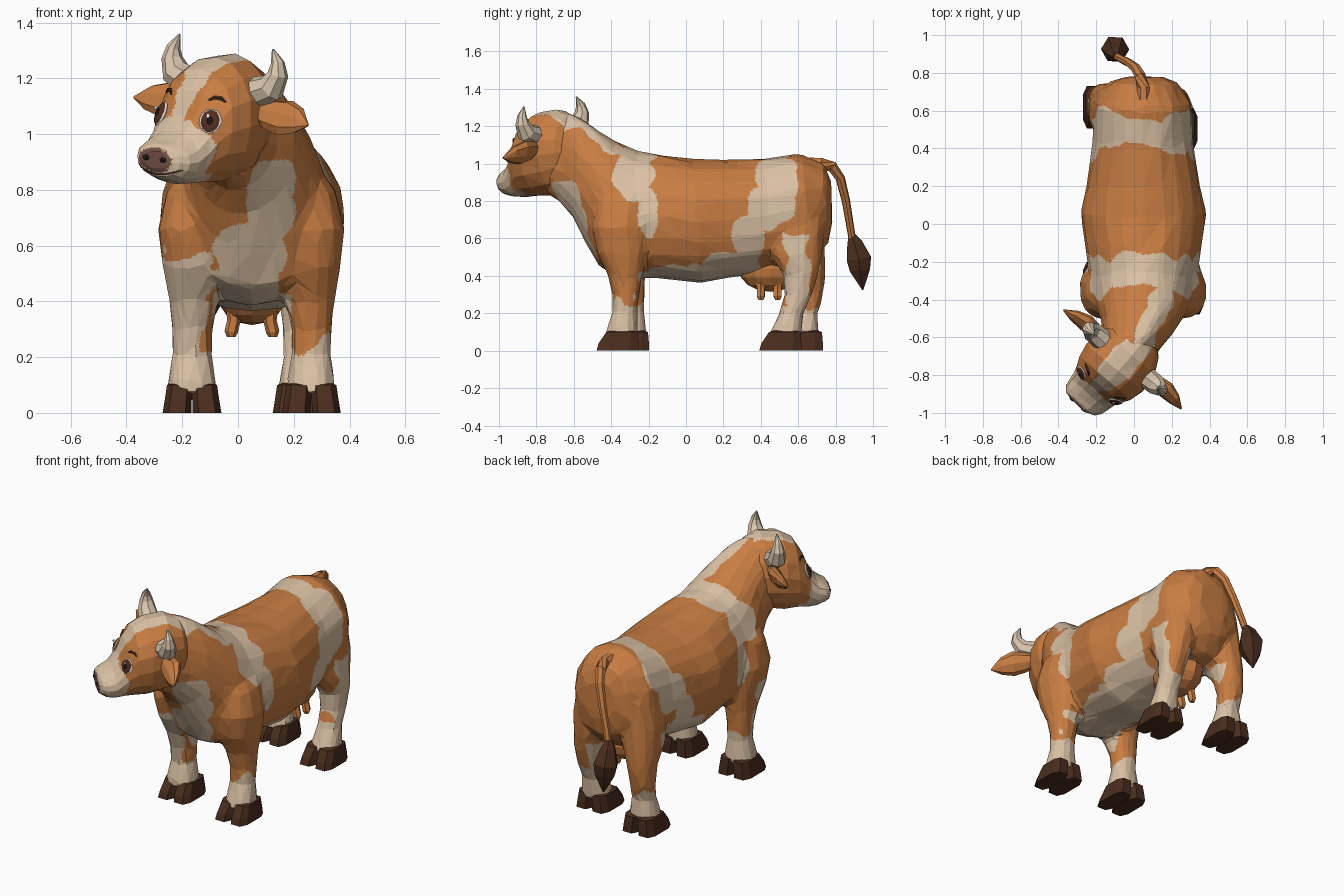
import bpy, bmesh, math
from mathutils import Vector, Matrix, noise
from mathutils.bvhtree import BVHTree

if "Cube" in bpy.data.objects:
    bpy.data.objects.remove(bpy.data.objects["Cube"])


def mat(name, rgb):
    m = bpy.data.materials.new(name)
    m.diffuse_color = (*rgb, 1)
    m.use_nodes = True
    m.node_tree.nodes["Principled BSDF"].inputs["Base Color"].default_value = m.diffuse_color
    return m


ORANGE = mat("orange coat", (0.58, 0.205, 0.055))
CREAM = mat("cream coat", (0.70, 0.53, 0.37))
HORN = mat("horn", (0.70, 0.57, 0.43))
BROWN = mat("dark brown", (0.068, 0.026, 0.013))
NOSE = mat("muzzle pink", (0.18, 0.085, 0.064))
IRIS = mat("eye brown", (0.085, 0.027, 0.013))
BLACK = mat("black", (0.012, 0.008, 0.006))
WHITE = mat("white", (0.85, 0.82, 0.76))
CX = 0.05


def ring(c, u, v, n=12, p=1.0, phase=0.0):
    """Closed (super)ellipse around c with half axes u and v."""
    c, u, v = Vector(c), Vector(u), Vector(v)
    pts = []
    for i in range(n):
        a = 2 * math.pi * (i + phase) / n
        s, k = math.sin(a), math.cos(a)
        pts.append(c + u * math.copysign(abs(k) ** p, k) + v * math.copysign(abs(s) ** p, s))
    return pts


def loft(rings, jitter=0.0):
    bm = bmesh.new()
    rows = [[bm.verts.new(q + noise.noise_vector(q * 13) * jitter) for q in r] for r in rings]
    n = len(rows[0])
    for a, b in zip(rows, rows[1:]):
        for i in range(n):
            bm.faces.new((a[i], a[(i + 1) % n], b[(i + 1) % n], b[i]))
    bm.faces.new(rows[0])
    bm.faces.new(rows[-1])
    bmesh.ops.recalc_face_normals(bm, faces=bm.faces)
    return bm


def tube(path, radii, n=7):
    path = [Vector(q) for q in path]
    rings = []
    for i, q in enumerate(path):
        t = (path[min(i + 1, len(path) - 1)] - path[max(i - 1, 0)]).normalized()
        side = Vector((0.02, 1, 0.05)) if abs(t.y) < 0.8 else Vector((1, 0, 0))
        u = t.cross(side).normalized()
        rings.append(ring(q, u * radii[i], t.cross(u) * radii[i], n))
    return loft(rings)


def finish(name, bm, mats, paint=None, matrix=None):
    """Make the object; a paint rule refines the flat facets and picks a material per face."""
    if paint:
        bmesh.ops.triangulate(bm, faces=bm.faces)
        for _ in range(6):
            longs = [e for e in bm.edges if e.calc_length() > 0.018]
            if not longs:
                break
            bmesh.ops.subdivide_edges(bm, edges=longs, cuts=1)
            bmesh.ops.triangulate(bm, faces=bm.faces)
        for f in bm.faces:
            f.material_index = paint(f.calc_center_median())
    for f in bm.faces:
        f.smooth = False
    me = bpy.data.meshes.new(name)
    bm.to_mesh(me)
    bm.free()
    for m in mats:
        me.materials.append(m)
    ob = bpy.data.objects.new(name, me)
    bpy.context.collection.objects.link(ob)
    if matrix:
        ob.matrix_world = matrix
    return ob


# Cream patches seen from the side: y, z, half length, half height
SIDE = [(-.29, .92, .11, .12), (-.25, 1.05, .09, .06), (-.2, .74, .05, .14), (.49, .92, .115, .13),
        (.48, 1.04, .06, .06), (.45, .78, .12, .12), (.33, .58, .08, .13), (.25, .46, .15, .08)]
# Cream chest patches seen from the front: x, z, half width, half height
CHEST = [(.13, .83, .09, .09), (.12, .72, .09, .10), (.04, .56, .13, .13), (.0, .46, .17, .08)]


def coat(p):
    w = .07 * noise.noise(p * 11)
    wob = 1 + 0.7 * noise.noise(p * 8) + 0.15 * noise.noise(p * 19)

    def inside(a, b, blobs):
        return any(((a - c) / r) ** 2 + ((b - d) / s) ** 2 < wob for c, d, r, s in blobs)
    dx = p.x - CX
    if p.z < .64 and abs(dx) > .08:                       # legs
        if p.y < -.12:
            if p.z < .24 + w:
                return 1
            if dx < 0 and p.z < .56 + w and p.y < -.31 + w and p.x < -.11 + w:
                return 1
            if dx > 0 and p.z < .42 and p.y > -.26 + w:
                return 1
        elif p.y > .42:
            if p.z < .25 + w or (dx > 0 and p.z < .62 + w and .53 < p.y + w < .66):
                return 1
            if dx < 0 and .36 < p.z < .58 and p.y + w < .58:
                return 1
    mid = .075 + max(0, p.y + .56) * .45 + min(0, p.y + .56) * .5
    stripe = p.y < -.34 and p.z > 1.05 and abs(p.x - mid) < .06 + .04 * noise.noise(p * 9)
    belly = (abs(dx) < .14 or -.2 < p.y < .4) and p.z < .45 + w
    chest = p.y < -.40 and inside(p.x, p.z, CHEST)
    return int(stripe or belly or chest or inside(p.y, p.z, SIDE))


# Body and neck: top y, top z, bottom y, bottom z, half width, centre x
SECTIONS = [(.775, .91, .78, .66, .10, CX), (.735, 1.0, .76, .57, .18, CX), (.60, 1.055, .68, .48, .26, CX),
            (.42, 1.03, .45, .42, .265, CX), (.2, 1.02, .2, .38, .305, CX), (.04, 1.025, .08, .362, .332, CX),
            (-.12, 1.05, -.14, .38, .305, CX), (-.26, 1.065, -.34, .39, .28, CX),
            (-.38, 1.12, -.47, .445, .26, CX), (-.48, 1.19, -.535, .58, .215, .04),
            (-.56, 1.245, -.605, .71, .185, .015), (-.63, 1.275, -.68, .80, .16, -.02),
            (-.70, 1.25, -.76, .85, .13, -.04)]
rings = []
for yt, zt, yb, zb, hw, cx in SECTIONS:
    rings.append(ring((cx, (yt + yb) / 2, (zt + zb) / 2), (hw, 0, 0),
                      (0, (yt - yb) / 2, (zt - zb) / 2), 20, 0.94))
parts = [loft(rings, 0.012)]

# Legs: z, y, half width, half depth, distance from centre line
FRONT = [(.07, -.325, .093, .093, .21), (.13, -.32, .086, .082, .21), (.21, -.31, .071, .067, .21),
         (.3, -.31, .074, .074, .21), (.4, -.318, .088, .095, .205), (.52, -.34, .118, .135, .20),
         (.66, -.35, .14, .155, .195), (.8, -.34, .12, .14, .18), (.92, -.32, .06, .08, .15)]
HIND = [(.07, .575, .092, .09, .21), (.13, .585, .083, .08, .21), (.2, .60, .069, .065, .21),
        (.3, .63, .071, .074, .21), (.4, .635, .08, .094, .205), (.5, .605, .10, .135, .19),
        (.64, .59, .12, .155, .165), (.8, .60, .10, .14, .15), (.92, .61, .04, .07, .13)]
for label, rows, side, shift, out in (("front_right", FRONT, 1, -.025, .008), ("front_left", FRONT, -1, .03, 0),
                                      ("hind_right", HIND, 1, -.055, -.025), ("hind_left", HIND, -1, .06, 0)):
    parts.append(loft([ring((CX - .005 + side * (x + out), y + shift * max(0, 1 - z / .6), z),
                            (a, 0, 0), (0, b, 0), 12, 0.85, .5) for z, y, a, b, x in rows], 0.006))
    y = rows[0][1] + shift - .004
    for k, toe in ((-1, "inner"), (1, "outer")):   # cloven hoof
        x = CX - .005 + side * (.21 + out)
        rs = [ring((x + k * ox, y + oy, z), (a, 0, 0), (0, b, 0), 8, 0.6, .5)
              for z, ox, oy, a, b in ((0, .054, -.012, .054, .118), (.04, .050, -.006, .051, .112),
                                      (.1, .043, .012, .049, .088), (.108, .04, .012, .03, .06))]
        finish(label + "_hoof_" + toe, loft(rs), [BROWN])

# Fuse trunk and legs into one faceted skin
tmp = bpy.data.meshes.new("fuse")
fused = bmesh.new()
for b in parts:
    b.to_mesh(tmp)
    b.free()
    fused.from_mesh(tmp)
helper = finish("fuse_helper", fused, [])
mod = helper.modifiers.new("remesh", 'REMESH')
mod.mode, mod.voxel_size = 'VOXEL', 0.018
mod = helper.modifiers.new("smooth", 'SMOOTH')
mod.factor, mod.iterations = 0.5, 8
mod = helper.modifiers.new("decimate", 'DECIMATE')
mod.ratio = 0.045
bpy.context.view_layer.update()
skin = bmesh.new()
skin.from_object(helper, bpy.context.evaluated_depsgraph_get())
bpy.data.objects.remove(helper)
finish("trunk_and_legs", skin, [ORANGE, CREAM], coat)

# Udder and teats
bm = bmesh.new()
bmesh.ops.create_uvsphere(bm, u_segments=12, v_segments=8, radius=1,
                          matrix=Matrix.Translation((CX, .45, .44)) @ Matrix.Diagonal((.13, .17, .125, 1)))
finish("udder", bm, [ORANGE])
for x in (-.065, .065):
    for y in (.40, .49):
        finish("teat", tube([(CX + x, y, .38), (CX + x, y, .33), (CX + x * 1.15, y, .29), (CX + x * 1.15, y, .272)],
                            [.028, .024, .024, .015], 6), [ORANGE])

# Tail and tuft
finish("tail", tube([(.05, .66, 1.0), (.05, .72, 1.0), (.035, .78, .985), (.01, .825, .92),
                     (-.03, .855, .80), (-.07, .875, .68), (-.095, .89, .59)],
                    [.036, .034, .03, .026, .023, .021, .02]), [ORANGE])
finish("tail_tuft", tube([(-.095, .885, .62), (-.1, .90, .58), (-.1, .925, .49), (-.1, .93, .43), (-.1, .945, .325)],
                         [.02, .045, .075, .062, .004], 6), [BROWN])

# Head, built in its own turned and tilted frame
H = Matrix.Translation((-.05, -.70, 1.06)) @ Matrix.Rotation(math.radians(-40), 4, 'Z') @ Matrix.Rotation(math.radians(7), 4, 'Y')
HEAD = [(.16, -.10, .13, .08), (.11, -.17, .195, .14), (.03, -.22, .23, .186), (-.08, -.235, .218, .196),
        (-.155, -.235, .175, .178), (-.20, -.24, .10, .155), (-.235, -.24, .01, .138), (-.275, -.238, -.05, .13),
        (-.315, -.225, -.08, .122), (-.342, -.21, -.095, .10), (-.358, -.185, -.12, .055)]


def head_paint(p):
    w = 0.03 * noise.noise(p * 12)
    if p.y < -.31 and ((p.x + .01) / .08) ** 2 + ((p.z + .155) / .045) ** 2 < 1:
        return 2
    blaze = abs(p.x + .01 + w) < .03 + .22 * max(0, p.z) and p.z > -.08
    chin = p.y < -.16 + w and p.z < -.19
    return int(blaze or chin or p.y + .3 * max(0, p.z + .12) < -.21 + w)


bm = loft([ring((0, y, (a + b) / 2), (w, 0, 0), (0, 0, (b - a) / 2), 16, 0.95) for y, a, b, w in HEAD], 0.006)
tree = BVHTree.FromBMesh(bm)
finish("head", bm, [ORANGE, CREAM, NOSE], head_paint, H)


def on_face(x, z):
    return tree.ray_cast(Vector((x, -1, z)), Vector((0, 1, 0)))[:2]


def dome(name, x, z, rx, rz, depth, m, at=None):
    loc, nor = at or on_face(x, z)
    b = bmesh.new()
    bmesh.ops.create_uvsphere(b, u_segments=14, v_segments=8, radius=1,
                              matrix=Matrix.Translation(loc) @ nor.to_track_quat('Z', 'Y').to_matrix().to_4x4()
                              @ Matrix.Diagonal((rx, rz, depth, 1)))
    finish(name, b, [m], None, H)


def line(name, pts, r, m):
    path = [a + n * .001 for a, n in (on_face(x, z) for x, z in pts)]
    finish(name, tube(path, [r * .4] + [r] * (len(pts) - 2) + [r * .4], 5), [m], None, H)


for s, side in ((-1, "left"), (1, "right")):
    # Eyes, brows, nostrils
    at = on_face(s * .117, .0)
    dome("eye_white_" + side, 0, 0, .041, .046, .010, WHITE, at)
    dome("iris_" + side, 0, 0, .037, .044, .014, IRIS, at)
    dome("pupil_" + side, 0, 0, .021, .027, .017, BLACK, at)
    dome("eye_glint_" + side, 0, 0, .007, .008, .005, WHITE, (at[0] + at[1] * .014 + Vector((-.01, 0, .014)), at[1]))
    line("brow_" + side, [(s * .088, .072), (s * .105, .084), (s * .125, .084), (s * .142, .072)], .008, BROWN)
    dome("nostril_" + side, s * .042 - .008, -.15, .016, .010, .005, BLACK)
    # Horns
    finish("horn_" + side, tube([(s * .09 - .01, -.01, .105), (s * .16 - .01, -.01, .108), (s * .225 - .01, -.01, .133),
                                 (s * .25 - .01, -.01, .185), (s * .245 - .01, -.012, .225),
                                 (s * .22 - .01, -.015, .272)],
                                [.05, .058, .053, .038, .025, .004], 8), [HORN], None, H)
    # Ears, cupped leaves
    rs = [ring((s * x, y, z), (0, .55 * h, h), (0, t, -.55 * t), 8) for x, y, z, h, t in
          ((.15, .0, .04, .03, .025), (.21, .0, .035, .05, .032), (.28, .005, .032, .062, .032),
           (.35, -.005, .03, .044, .022), (.41, -.02, .022, .004, .004))]
    finish("ear_" + side, loft(rs), [ORANGE], None, H)

# Smiling mouth
line("mouth", [(x, -.205 + 2.6 * x * x) for x in (-.105, -.08, -.04, 0, .04, .08, .105)], .003, BROWN)
